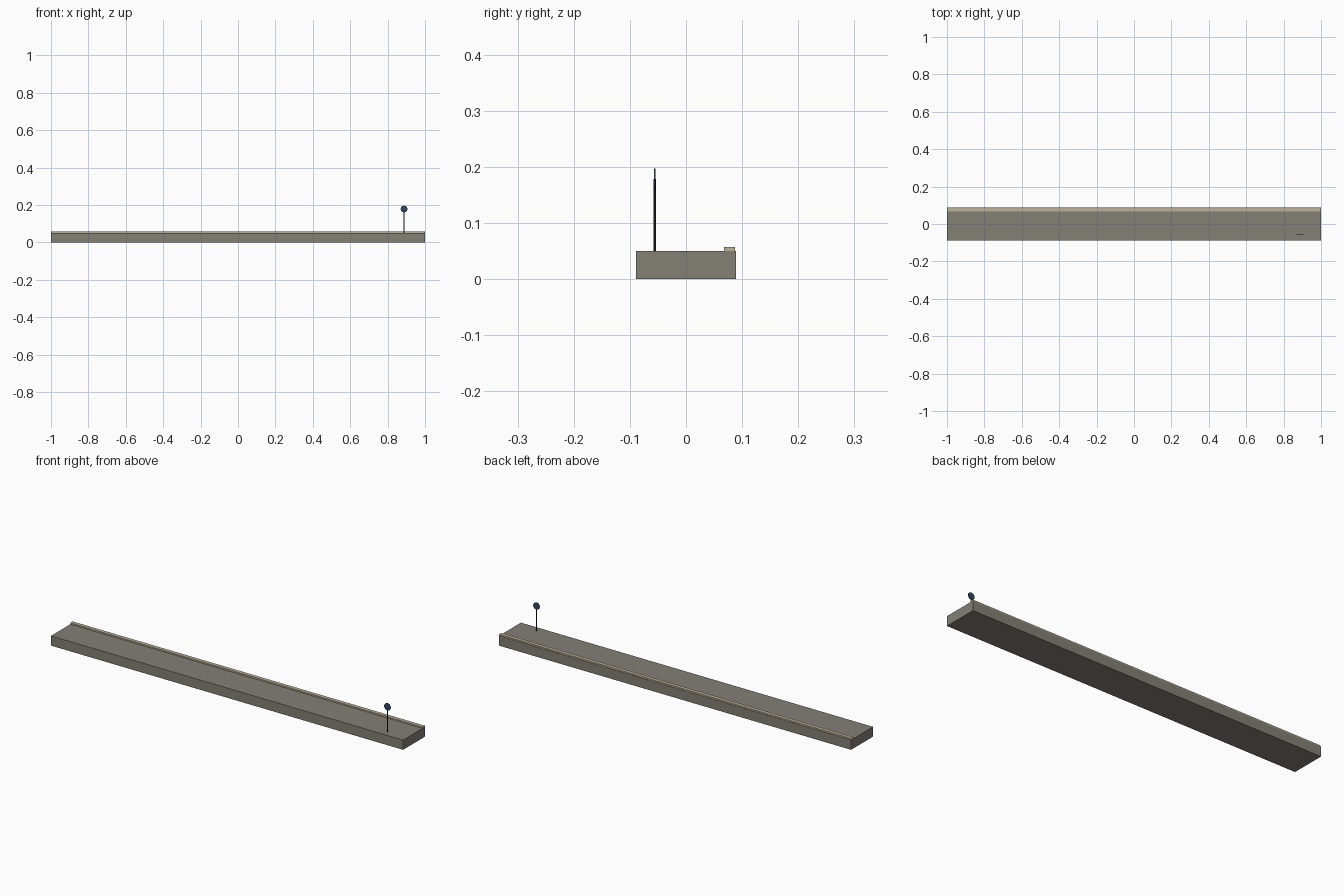
import bpy, math

if "Cube" in bpy.data.objects:
    bpy.data.objects.remove(bpy.data.objects["Cube"])


def material(name, rgb):
    m = bpy.data.materials.new(name)
    m.diffuse_color = (*rgb, 1)
    m.use_nodes = True
    m.node_tree.nodes["Principled BSDF"].inputs["Base Color"].default_value = m.diffuse_color
    return m


concrete = material("warm grey concrete", (0.23, 0.215, 0.18))
edging = material("pale sand edging", (0.50, 0.44, 0.32))
metal = material("dark metal", (0.035, 0.035, 0.035))
navy = material("navy sign", (0.035, 0.065, 0.13))


def box(name, lo, hi, mat):
    bpy.ops.mesh.primitive_cube_add(size=1, location=[(a + b) / 2 for a, b in zip(lo, hi)])
    ob = bpy.context.object
    ob.name = name
    ob.scale = [b - a for a, b in zip(lo, hi)]
    bpy.ops.object.transform_apply(location=False, rotation=False, scale=True)
    ob.data.materials.append(mat)


def cylinder(name, radius, depth, loc, sides, mat, rot=(0, 0, 0)):
    bpy.ops.mesh.primitive_cylinder_add(vertices=sides, radius=radius, depth=depth,
                                        location=loc, rotation=rot)
    ob = bpy.context.object
    ob.name = name
    ob.data.materials.append(mat)


# Platform slab and raised strip along the back edge
box("platform_slab", (-1, -0.089, 0), (1, 0.089, 0.05), concrete)
box("platform_edge_strip", (-1, 0.068, 0.05), (1, 0.087, 0.057), edging)

# Sign: thin post carrying a round disc that faces the front
SX, SY = 0.888, -0.0555
cylinder("sign_post", 0.0022, 0.128, (SX, SY, 0.114), 8, metal)
cylinder("sign_disc", 0.0185, 0.003, (SX, SY, 0.178), 12, navy, (math.pi / 2, 0, 0))
